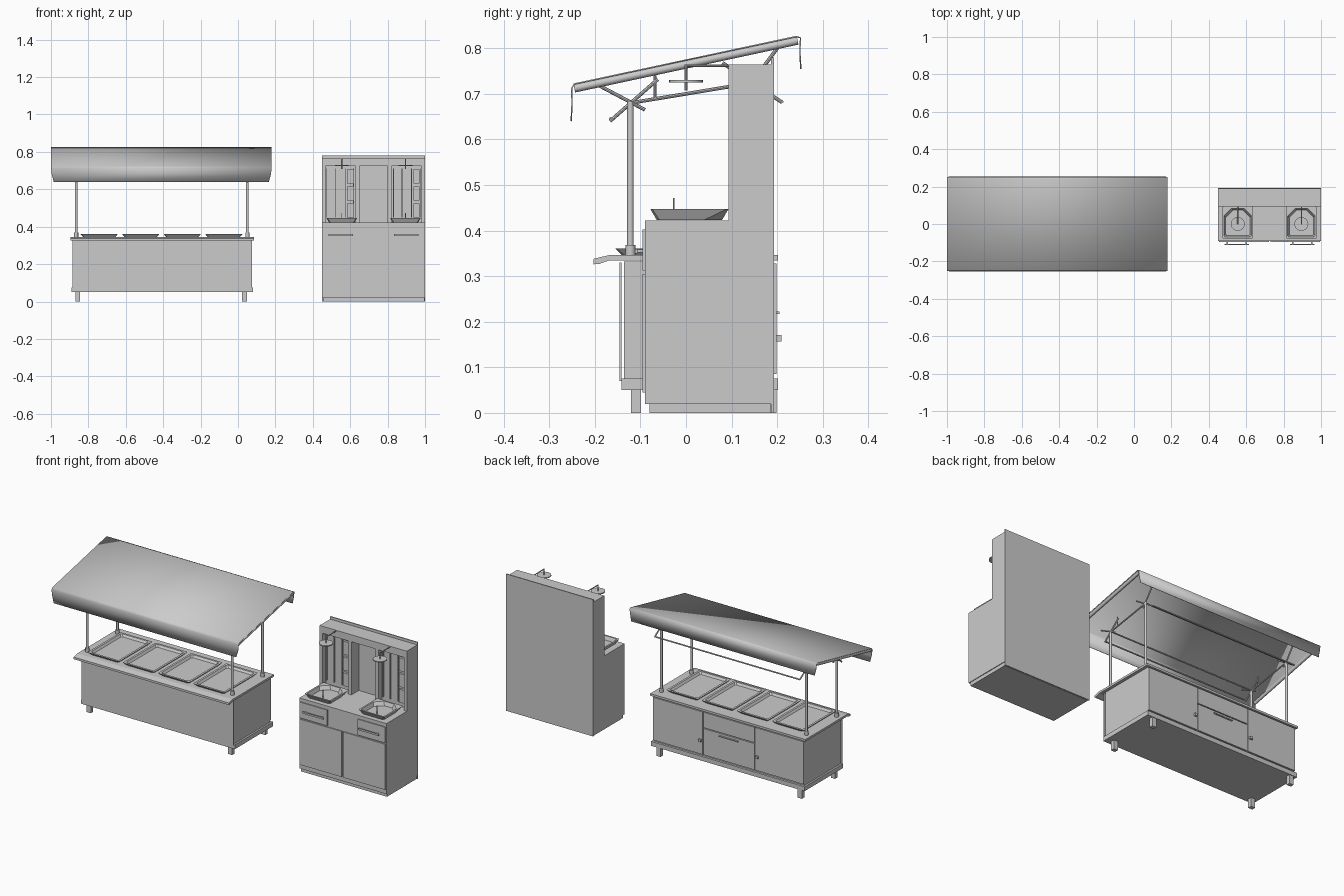
import bpy, bmesh, math
from mathutils import Vector

cube = bpy.data.objects.get("Cube")
if cube:
    bpy.data.objects.remove(cube, do_unlink=True)

steel = bpy.data.materials.new("light_grey_steel")
steel.use_nodes = True
GREY = (0.6, 0.6, 0.6, 1)
steel.diffuse_color = GREY
steel.node_tree.nodes["Principled BSDF"].inputs["Base Color"].default_value = GREY


def finish(name, bm, smooth=False):
    bmesh.ops.recalc_face_normals(bm, faces=bm.faces)
    me = bpy.data.meshes.new(name)
    bm.to_mesh(me)
    bm.free()
    ob = bpy.data.objects.new(name, me)
    bpy.context.collection.objects.link(ob)
    me.materials.append(steel)
    if smooth:
        bpy.ops.object.select_all(action='DESELECT')
        ob.select_set(True)
        bpy.context.view_layer.objects.active = ob
        bpy.ops.object.shade_smooth_by_angle(angle=math.radians(40))
    return ob


def box(name, x0, x1, y0, y1, z0, z1):
    bm = bmesh.new()
    bmesh.ops.create_cube(bm, size=1)
    for v in bm.verts:
        v.co = ((x0 + x1) / 2 + v.co.x * (x1 - x0),
                (y0 + y1) / 2 + v.co.y * (y1 - y0),
                (z0 + z1) / 2 + v.co.z * (z1 - z0))
    return finish(name, bm)


def rod(name, a, b, r, sides=12):
    a, b = Vector(a), Vector(b)
    bm = bmesh.new()
    bmesh.ops.create_cone(bm, cap_ends=True, segments=sides, radius1=r, radius2=r, depth=(b - a).length)
    bm.transform((b - a).to_track_quat('Z', 'Y').to_matrix().to_4x4())
    bmesh.ops.translate(bm, verts=bm.verts, vec=(a + b) / 2)
    return finish(name, bm, sides > 4)


def extrude_x(name, profile, x0, x1):
    """Closed (y, z) profile swept along x."""
    bm = bmesh.new()
    face = bm.faces.new([bm.verts.new((x0, y, z)) for y, z in profile])
    ext = bmesh.ops.extrude_face_region(bm, geom=[face])
    moved = [g for g in ext["geom"] if isinstance(g, bmesh.types.BMVert)]
    bmesh.ops.translate(bm, verts=moved, vec=(x1 - x0, 0, 0))
    return finish(name, bm)


def corner_loop(x0, x1, y0, y1, z, front, back):
    """Rectangle with separately chamfered front and back corners."""
    f, b = front, back
    return [(x0 + f, y0, z), (x1 - f, y0, z), (x1, y0 + f, z), (x1, y1 - b, z),
            (x1 - b, y1, z), (x0 + b, y1, z), (x0, y1 - b, z), (x0, y0 + f, z)]


def pan(name, x0, x1, y0, y1, z0, z1, flare, rim, front, back):
    """Flared open pan: underside, outer wall, rim, inner wall, floor."""
    bm = bmesh.new()
    rings = []
    for inset, z in ((flare, z0), (0, z1), (rim, z1), (rim + flare * 0.6, z0 + 0.003)):
        inner = inset >= rim
        f, b = (front, back) if inner else (0.004, 0.004)
        pts = corner_loop(x0 + inset, x1 - inset, y0 + inset, y1 - inset, z, f, b)
        rings.append([bm.verts.new(p) for p in pts])
    for lo, hi in zip(rings, rings[1:]):
        for i in range(len(lo)):
            j = (i + 1) % len(lo)
            bm.faces.new((lo[i], lo[j], hi[j], hi[i]))
    bm.faces.new(rings[0])
    bm.faces.new(rings[-1])
    return finish(name, bm)


# ---------- Serving cart ----------
CX = -0.41
box("cart_base", -0.89, 0.08, -0.142, 0.202, 0.05, 0.075)
box("cart_body", -0.88, 0.07, -0.136, 0.19, 0.075, 0.332)
box("cart_front_panel", -0.885, 0.075, -0.146, -0.142, 0.07, 0.33)
for x in (-0.857, 0.035):
    for y in (-0.11, 0.188):
        box("cart_leg", x - 0.013, x + 0.013, y - 0.011, y + 0.011, 0, 0.05)
extrude_x("cart_counter", [(-0.203, 0.326), (-0.19, 0.327), (-0.17, 0.334), (0.202, 0.334),
                           (0.202, 0.346), (-0.17, 0.346), (-0.203, 0.338)], -0.895, 0.085)
for i in range(4):
    x = -0.842 + i * 0.222
    pan("food_tray", x, x + 0.2, -0.155, 0.145, 0.346, 0.361, 0.014, 0.012, 0.008, 0.008)

# Back doors with gaps between them
for x0, x1 in ((-0.88, -0.575), (-0.245, 0.07)):
    box("cart_back_door", x0, x1, 0.19, 0.199, 0.085, 0.328)
box("cart_middle_door", -0.57, -0.25, 0.19, 0.199, 0.085, 0.235)
box("cart_drawer", -0.57, -0.25, 0.19, 0.199, 0.24, 0.328)
box("drawer_pull", -0.47, -0.35, 0.199, 0.205, 0.217, 0.223)
for x in (-0.59, -0.23):
    box("door_knob", x - 0.008, x + 0.008, 0.199, 0.21, 0.157, 0.171)

# ---------- Canopy frame ----------
POSTS = ((-0.122, 0.683), (0.15, 0.728))
for x in (CX - 0.455, CX + 0.46):
    for y, z in POSTS:
        rod("canopy_post", (x, y, 0.346), (x, y, z), 0.007)
        rod("post_socket", (x, y, 0.346), (x, y, 0.368), 0.011)
    rod("canopy_cross_bar", (x, -0.122, 0.68), (x, 0.15, 0.725), 0.004, 8)
    rod("front_brace_low", (x, -0.167, 0.64), (x, -0.062, 0.732), 0.004, 8)
    rod("front_brace_high", (x, -0.19, 0.718), (x, -0.09, 0.665), 0.004, 8)
    rod("front_strut", (x, -0.068, 0.69), (x, -0.068, 0.74), 0.003, 8)
    rod("back_brace_low", (x, 0.21, 0.682), (x, 0.08, 0.768), 0.004, 8)
    rod("back_brace_high", (x, 0.13, 0.705), (x, 0.2, 0.8), 0.004, 8)
for y, z in ((-0.122, 0.683), (0.21, 0.683), (-0.165, 0.645), (0.15, 0.725)):
    rod("canopy_long_bar", (CX - 0.455, y, z), (CX + 0.46, y, z), 0.004, 8)

# ---------- Canopy sheet with front and back valances ----------
SHEET = ((-0.252, 0.64, 0.015), (-0.25, 0.68, 0.004), (-0.251, 0.712, 0), (-0.245, 0.722, 0),
         (0.242, 0.826, 0), (0.251, 0.823, 0), (0.25, 0.79, 0.004), (0.252, 0.755, 0.012))
bm = bmesh.new()
rows = [(bm.verts.new((-1 + d, y, z)), bm.verts.new((0.18 - d, y, z))) for y, z, d in SHEET]
for p, q in zip(rows, rows[1:]):
    bm.faces.new((p[0], p[1], q[1], q[0]))
canopy = finish("canopy_sheet", bm, True)
mod = canopy.modifiers.new("thickness", 'SOLIDIFY')
mod.thickness = 0.003
mod.offset = 0
for x in (-0.991, 0.171):
    rod("canopy_side_rail", (x, -0.245, 0.712), (x, 0.245, 0.817), 0.009)

# ---------- Hand-washing station ----------
X0, X1, MID = 0.45, 1.0, 0.725
box("station_plinth", X0 + 0.004, X1 - 0.004, -0.08, 0.185, 0, 0.02)
box("station_cabinet", X0, X1, -0.09, 0.187, 0.02, 0.422)
box("station_back_panel", X0, X1, 0.187, 0.193, 0, 0.78)
# Splashback: frame around three recesses
box("splash_header", X0, X1, 0.093, 0.187, 0.725, 0.765)
box("splash_centre_back", 0.65, 0.8, 0.16, 0.187, 0.422, 0.725)
for s in (-1, 1):
    def side(name, a, b, *rest):
        box(name, *sorted((MID + s * a, MID + s * b)), *rest)

    side("splash_outer_wall", 0.257, 0.275, 0.093, 0.187, 0.422, 0.725)
    side("splash_inner_wall", 0.075, 0.097, 0.093, 0.187, 0.422, 0.725)
    side("splash_side_back", 0.097, 0.257, 0.125, 0.187, 0.422, 0.725)
    # Rack with stacked holders
    for a in (0.105, 0.15, 0.2, 0.248):
        side("rack_upright", a, a + 0.004, 0.115, 0.125, 0.45, 0.71)
    for z in (0.45, 0.54, 0.63):
        box("rack_holder", MID + s * 0.177 + 0.035, MID + s * 0.177 + 0.068, 0.112, 0.125, z, z + 0.075)
    # Doors, drawers and handles
    side("station_door", 0.004, 0.27, -0.096, -0.09, 0.045, 0.305)
    side("station_drawer", 0.095, 0.27, -0.096, -0.09, 0.312, 0.402)
    side("drawer_handle", 0.11, 0.24, -0.112, -0.106, 0.35, 0.36)
    for a in (0.12, 0.222):
        side("handle_stem", a, a + 0.008, -0.107, -0.096, 0.352, 0.358)
    # Basin, drain peg and overhead lamp
    bx = MID + s * 0.17
    pan("wash_basin", bx - 0.082, bx + 0.082, -0.078, 0.093, 0.423, 0.447, 0.014, 0.009, 0.006, 0.04)
    rod("basin_peg", (bx, -0.027, 0.425), (bx, -0.027, 0.472), 0.002, 8)
    rod("lamp_arm", (bx, 0.1, 0.762), (bx, 0, 0.762), 0.003, 8)
    rod("lamp_stem", (bx, 0, 0.708), (bx, 0, 0.765), 0.003, 8)
    rod("lamp_disc", (bx, 0, 0.725), (bx, 0, 0.73), 0.037, 24)
